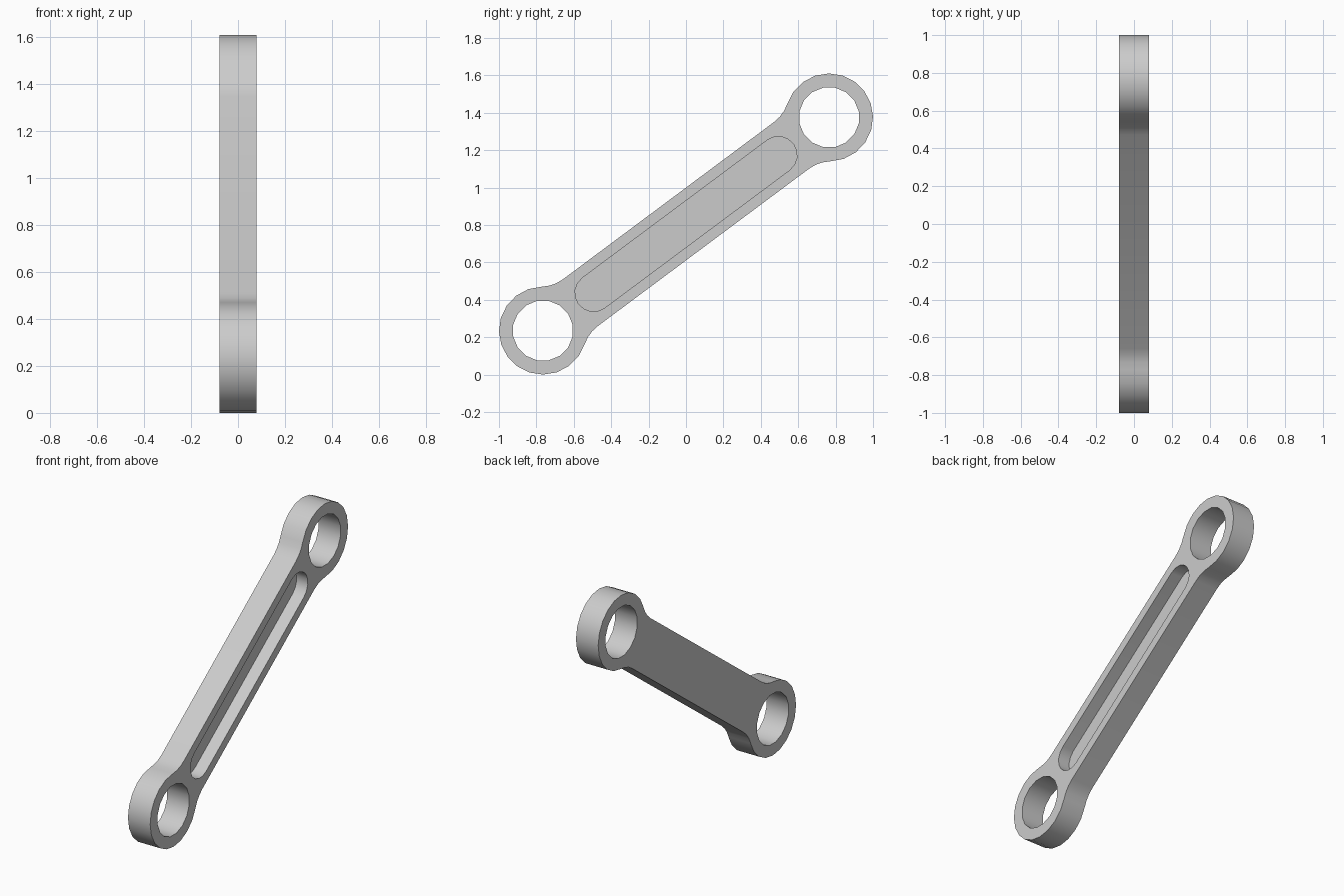
import bpy, bmesh, math
from mathutils import Matrix, Vector

if "Cube" in bpy.data.objects:
    bpy.data.objects.remove(bpy.data.objects["Cube"])

T = 0.157                 # thickness along x
MID = Vector((0, 0.805))  # middle of the arm in (y, z)
HALF = Vector((0.765, 0.57))
SPAN, TILT = HALF.length, math.atan2(HALF.y, HALF.x)
R, HOLE, ARM, FILLET = 0.235, 0.162, 0.156, 0.2
SLOT_R, SLOT_SPAN, SLOT_DEPTH = 0.1, 0.616, 0.08


def arc(cx, cy, r, start, end, n):
    return [(cx + r * math.cos(start + (end - start) * i / n),
             cy + r * math.sin(start + (end - start) * i / n)) for i in range(n + 1)]


def prism(name, points, x0, x1):
    """Extrude a profile, given along and across the arm, from x0 to x1."""
    turn = Matrix.Rotation(TILT, 2)
    bm = bmesh.new()
    verts = []
    for p in points:
        q = turn @ Vector(p) + MID
        verts.append(bm.verts.new((x0, q.x, q.y)))
    face = bm.faces.new(verts)
    out = bmesh.ops.extrude_face_region(bm, geom=[face])["geom"]
    bmesh.ops.translate(bm, vec=(x1 - x0, 0, 0),
                        verts=[v for v in out if isinstance(v, bmesh.types.BMVert)])
    bmesh.ops.recalc_face_normals(bm, faces=bm.faces)
    mesh = bpy.data.meshes.new(name)
    bm.to_mesh(mesh)
    bm.free()
    obj = bpy.data.objects.new(name, mesh)
    bpy.context.collection.objects.link(obj)
    return obj


# Half outline: round end blended into the straight arm by concave fillets
phi = math.asin((ARM + FILLET) / (R + FILLET))
fx = SPAN - (R + FILLET) * math.cos(phi)
fy = ARM + FILLET
end = arc(fx, -fy, FILLET, math.pi / 2, phi, 3)
end += arc(SPAN, 0, R, phi - math.pi, math.pi - phi, 14)[1:-1]
end += arc(fx, fy, FILLET, -phi, -math.pi / 2, 3)
link = prism("connecting_link", end + [(-x, -y) for x, y in end], -T / 2, T / 2)

# Through holes at both ends and a blind slot on the +x face
step = math.tau / 16
cutters = [prism("hole_cutter", arc(s * SPAN, 0, HOLE, step / 2 - TILT,
                                    step / 2 - TILT + math.tau, 16)[:-1], -T, T)
           for s in (-1, 1)]
half_slot = arc(SLOT_SPAN, 0, SLOT_R, -math.pi / 2, math.pi / 2, 8)
cutters.append(prism("slot_cutter", half_slot + [(-x, -y) for x, y in half_slot],
                     T / 2 - SLOT_DEPTH, T))

bpy.ops.object.select_all(action="DESELECT")
link.select_set(True)
bpy.context.view_layer.objects.active = link
for cutter in cutters:
    cutter.hide_render = True
    mod = link.modifiers.new("cut", "BOOLEAN")
    mod.operation = "DIFFERENCE"
    mod.solver = "EXACT"
    mod.object = cutter
    bpy.ops.object.modifier_apply(modifier=mod.name)
    bpy.data.objects.remove(cutter)

# Plain grey metal
grey = bpy.data.materials.new("grey")
grey.use_nodes = True
colour = (0.6, 0.6, 0.6, 1)
grey.diffuse_color = colour
grey.node_tree.nodes["Principled BSDF"].inputs["Base Color"].default_value = colour
link.data.materials.clear()
link.data.materials.append(grey)
bpy.ops.object.shade_smooth_by_angle(angle=math.radians(35))
